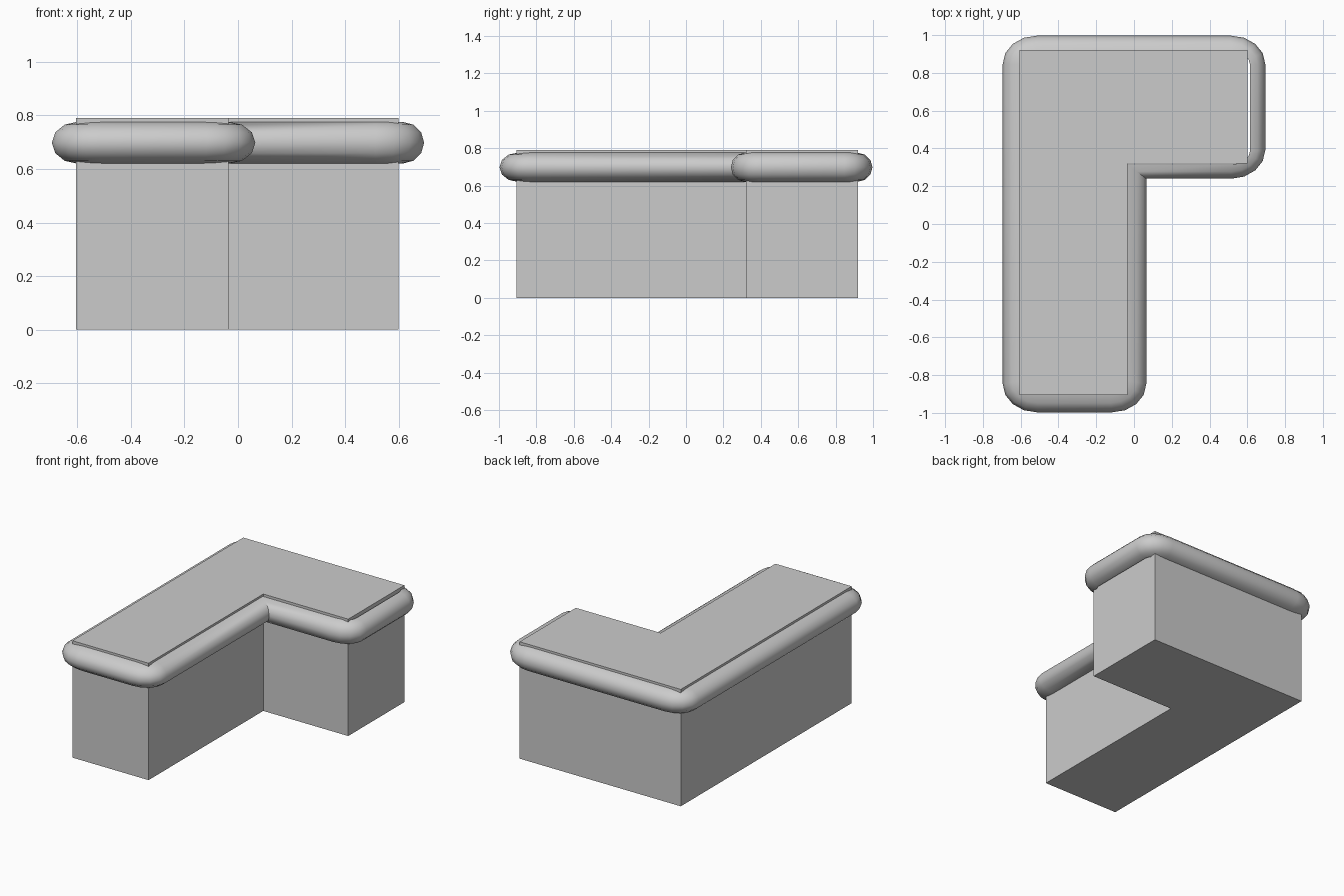
import bpy
import math
from mathutils import Vector

if "Cube" in bpy.data.objects:
    bpy.data.objects.remove(bpy.data.objects["Cube"], do_unlink=True)

grey = bpy.data.materials.new("plain grey")
grey.use_nodes = True
grey.diffuse_color = (0.6, 0.6, 0.6, 1)
grey.node_tree.nodes["Principled BSDF"].inputs["Base Color"].default_value = grey.diffuse_color


def box(name, low, high):
    """Block spanning two opposite corners."""
    low, high = Vector(low), Vector(high)
    bpy.ops.mesh.primitive_cube_add(size=1, location=(low + high) / 2)
    block = bpy.context.object
    block.name = name
    block.scale = high - low
    bpy.ops.object.transform_apply(location=False)
    block.data.materials.append(grey)


def rounded_path(corners, rx, ry, steps=4):
    """Closed outline with elliptical corners; the concave corner stays sharp."""
    path = []
    for i, (x, y) in enumerate(corners):
        before = Vector(corners[i - 1]) - Vector((x, y))
        after = Vector(corners[(i + 1) % len(corners)]) - Vector((x, y))
        concave = after.cross(before) < 0
        a, b = (Vector((math.copysign(rx, d.x), 0)) if abs(d.x) > abs(d.y)
                else Vector((0, math.copysign(ry, d.y))) for d in (before, after))
        for k in range(steps + 1):
            t = k / steps * math.pi / 2
            offset = a * (1 - math.sin(t)) + b * (1 - math.cos(t))
            path.append(Vector((x, y)) + (Vector((0, 0)) if concave else offset))
    return path


# Counter body: long block and short return
box("long_counter_block", (-0.605, -0.905, 0), (-0.035, 0.92, 0.79))
box("short_counter_block", (-0.035, 0.32, 0), (0.6, 0.92, 0.79))

# Padded rim: half-round section bulging from the inner outline to the outer one
inner = rounded_path([(-0.6, -0.9), (-0.035, -0.9), (-0.035, 0.315),
                      (0.614, 0.315), (0.614, 0.915), (-0.6, 0.915)], 0.1, 0.07)
outer = rounded_path([(-0.695, -0.997), (0.065, -0.997), (0.065, 0.24),
                      (0.695, 0.24), (0.695, 0.997), (-0.695, 0.997)], 0.18, 0.15)
SIDES = 6
verts, faces = [], []
for p, q in zip(inner, outer):
    for j in range(SIDES + 1):
        angle = math.pi * (j / SIDES - 0.5)
        point = p.lerp(q, math.cos(angle))
        verts.append((point.x, point.y, 0.698 + 0.078 * math.sin(angle)))
count, ring = len(inner), SIDES + 1
for i in range(count):
    n = (i + 1) % count
    for j in range(SIDES):
        faces.append((i * ring + j, n * ring + j, n * ring + j + 1, i * ring + j + 1))
mesh = bpy.data.meshes.new("padded_rim")
mesh.from_pydata(verts, [], faces)
mesh.materials.append(grey)
rim = bpy.data.objects.new("padded_rim", mesh)
bpy.context.collection.objects.link(rim)

# Merge the doubled points at the concave corner, then smooth the rim
bpy.ops.object.select_all(action="DESELECT")
rim.select_set(True)
bpy.context.view_layer.objects.active = rim
bpy.ops.object.mode_set(mode="EDIT")
bpy.ops.mesh.select_all(action="SELECT")
bpy.ops.mesh.remove_doubles(threshold=0.0005)
bpy.ops.object.mode_set(mode="OBJECT")
bpy.ops.object.shade_smooth_by_angle(angle=math.radians(45))
